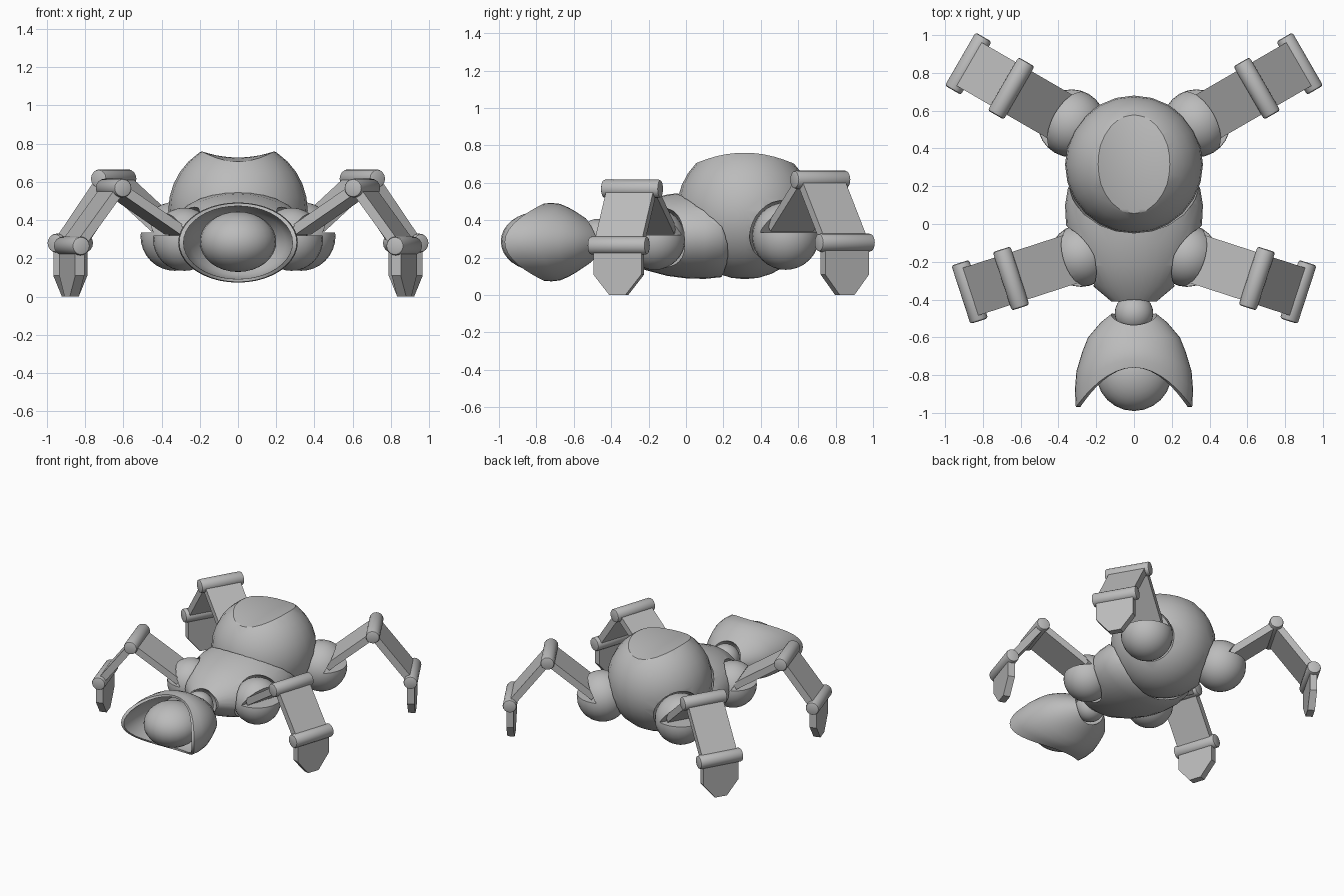
import bpy, bmesh, math
from mathutils import Matrix, Vector

if "Cube" in bpy.data.objects:
    bpy.data.objects.remove(bpy.data.objects["Cube"])

grey = bpy.data.materials.new("plain grey")
grey.diffuse_color = (0.5, 0.5, 0.5, 1)
grey.use_nodes = True
grey.node_tree.nodes["Principled BSDF"].inputs["Base Color"].default_value = grey.diffuse_color


def finish(name, bm, matrix=Matrix()):
    bmesh.ops.recalc_face_normals(bm, faces=bm.faces)
    me = bpy.data.meshes.new(name)
    bm.to_mesh(me)
    bm.free()
    me.transform(matrix)
    me.materials.append(grey)
    ob = bpy.data.objects.new(name, me)
    bpy.context.collection.objects.link(ob)
    return ob


def ball(name, loc, r, scale=(1, 1, 1), seg=24):
    bm = bmesh.new()
    bmesh.ops.create_uvsphere(bm, u_segments=seg, v_segments=seg * 2 // 3, radius=r)
    return finish(name, bm, Matrix.Translation(loc) @ Matrix.Diagonal((*scale, 1)))


def prism(name, pts, axis, width, matrix):
    """Extrude a closed outline; axis is the local direction of the width."""
    bm = bmesh.new()
    rings = []
    for s in (-width / 2, width / 2):
        rings.append([bm.verts.new((a, s, z) if axis == 'Y' else (s, a, z)) for a, z in pts])
    bm.faces.new(rings[0])
    bm.faces.new(rings[1])
    n = len(pts)
    for i in range(n):
        j = (i + 1) % n
        bm.faces.new((rings[0][i], rings[0][j], rings[1][j], rings[1][i]))
    return finish(name, bm, matrix)


def plate(name, a, b, thick, width, matrix):
    a, b = Vector(a), Vector(b)
    d = (b - a).normalized() * thick / 2
    n = Vector((-d.y, d.x))
    return prism(name, [a + n, b + n, b - n, a - n], 'Y', width, matrix)


def loft(name, profile, z0, flat, sweep=None, seg=32):
    """Elliptical rings along y, closed by a pole at each end."""
    bm = bmesh.new()
    rings = []
    for y, r in profile:
        if r == 0:
            rings.append([bm.verts.new((0, y, z0))] * seg)
            continue
        ring = []
        for k in range(seg):
            t = 2 * math.pi * k / seg
            yy = sweep(y, t) if sweep else y
            ring.append(bm.verts.new((r * math.cos(t), yy, z0 + flat * r * math.sin(t))))
        rings.append(ring)
    for p, q in zip(rings, rings[1:]):
        for k in range(seg):
            j = (k + 1) % seg
            bm.faces.new(list(dict.fromkeys((p[k], p[j], q[j], q[k]))))
    return finish(name, bm)


def cut(ob, cutter):
    m = ob.modifiers.new("cut", 'BOOLEAN')
    m.operation = 'DIFFERENCE'
    m.solver = 'EXACT'
    m.object = cutter
    cutter.hide_render = True
    cutter.hide_set(True)


# abdomen: a ball with a saddle-shaped dish on top
BODY = (0, 0.315, 0.45)
abdomen = ball("abdomen", BODY, 0.365)
bm = bmesh.new()
bmesh.ops.create_grid(bm, x_segments=24, y_segments=24, size=0.34)
for v in bm.verts:
    v.co.z = 0.728 + 0.9 * v.co.x ** 2 - 0.35 * v.co.y ** 2
ext = bmesh.ops.extrude_face_region(bm, geom=bm.faces[:])
for v in ext["geom"]:
    if isinstance(v, bmesh.types.BMVert):
        v.co.z = 1.1
cut(abdomen, finish("dish_cutter", bm, Matrix.Translation((0, 0.305, 0))))

# thorax: tapered oval hull with a socket for the abdomen
thorax = loft("thorax", [(-0.41, 0), (-0.41, 0.12), (-0.33, 0.215), (-0.22, 0.29), (-0.1, 0.34),
                         (0, 0.36), (0.1, 0.365), (0.19, 0.35), (0.25, 0.3), (0.29, 0)], 0.32, 0.64)
cut(thorax, ball("abdomen_socket_cutter", BODY, 0.376))

# neck
NECK = (0, -0.472, 0.305)
neck = ball("neck_ball", NECK, 0.102)
neck_cut = ball("neck_socket_cutter", NECK, 0.122)
cut(thorax, neck_cut)


# head: hollow hood whose sides reach further forward than its top and bottom
def hood_sweep(y, t):
    back = -0.58
    if y > back:
        return y
    f = (back - y) / 0.39
    return back - f * (0.18 + 0.21 * math.cos(t) ** 2)


hood = loft("head_hood", [(-0.46, 0), (-0.46, 0.1), (-0.52, 0.175), (-0.6, 0.243), (-0.68, 0.275),
                          (-0.78, 0.305), (-0.88, 0.313), (-0.97, 0.308), (-0.97, 0.285),
                          (-0.84, 0.283), (-0.7, 0.25), (-0.62, 0.2), (-0.6, 0)],
            0.283, 0.67, hood_sweep, 40)
cut(hood, neck_cut)
eye = ball("eye", (0, -0.79, 0.287), 0.2, (1, 1, 0.79))


def leg(label, side, hip, r, angle, knee, ankle):
    a = angle if side > 0 else math.pi - angle
    m = Matrix.Translation((side * hip[0], hip[1], hip[2])) @ Matrix.Rotation(a, 4, 'Z')
    tag = label + ("_right" if side > 0 else "_left")
    # hip ball with a wedge-shaped mouth
    hip_ball = ball(tag + "_hip_ball", m.translation, r)
    wedge = [(0.03, 0.02), (0.3, 0.02), (0.3, 0.45), (0.22, 0.35)]
    cut(hip_ball, prism(tag + "_mouth_cutter", wedge, 'Y', 0.5, m))
    socket = ball(tag + "_socket_cutter", m.translation, r + 0.014)
    cut(thorax, socket)
    cut(abdomen, socket)
    # two leg plates
    plate(tag + "_upper_leg", (0.05, 0.045), knee, 0.05, 0.265, m)
    plate(tag + "_lower_leg", knee, ankle, 0.05, 0.265, m)
    # hinge rods
    for part, (u, z) in (("knee", knee), ("ankle", ankle)):
        bm = bmesh.new()
        bmesh.ops.create_cone(bm, cap_ends=True, segments=16, radius1=0.049, radius2=0.049, depth=0.325)
        rim = [e for e in bm.edges if abs(e.verts[0].co.z - e.verts[1].co.z) < 0.01]
        bmesh.ops.bevel(bm, geom=rim, offset=0.012, segments=2, profile=0.5, affect='EDGES')
        finish(tag + "_" + part, bm,
               m @ Matrix.Translation((u, 0, z)) @ Matrix.Rotation(math.pi / 2, 4, 'X'))
    # pointed foot
    g = -hip[2]
    foot = [(-0.135, ankle[1]), (-0.135, g + 0.11), (-0.045, g),
            (0.045, g), (0.135, g + 0.11), (0.135, ankle[1])]
    prism(tag + "_foot", foot, 'X', 0.05, m @ Matrix.Translation((ankle[0], 0, 0)))


for s in (1, -1):
    leg("front_leg", s, (0.28, -0.168, 0.3), 0.165, math.radians(-18), (0.39, 0.268), (0.62, -0.035))
    leg("rear_leg", s, (0.33, 0.533, 0.315), 0.18, math.radians(30), (0.37, 0.302), (0.632, -0.035))

# apply the cuts, then shade
bpy.context.view_layer.update()
dg = bpy.context.evaluated_depsgraph_get()
done = [(o, bpy.data.meshes.new_from_object(o.evaluated_get(dg)))
        for o in bpy.data.objects if o.modifiers]
for o, me in done:
    o.modifiers.clear()
    o.data = me
for o in list(bpy.data.objects):
    if o.hide_render:
        bpy.data.objects.remove(o)
for o in bpy.data.objects:
    o.select_set(True)
    bpy.context.view_layer.objects.active = o
bpy.ops.object.shade_smooth_by_angle(angle=math.radians(32))
